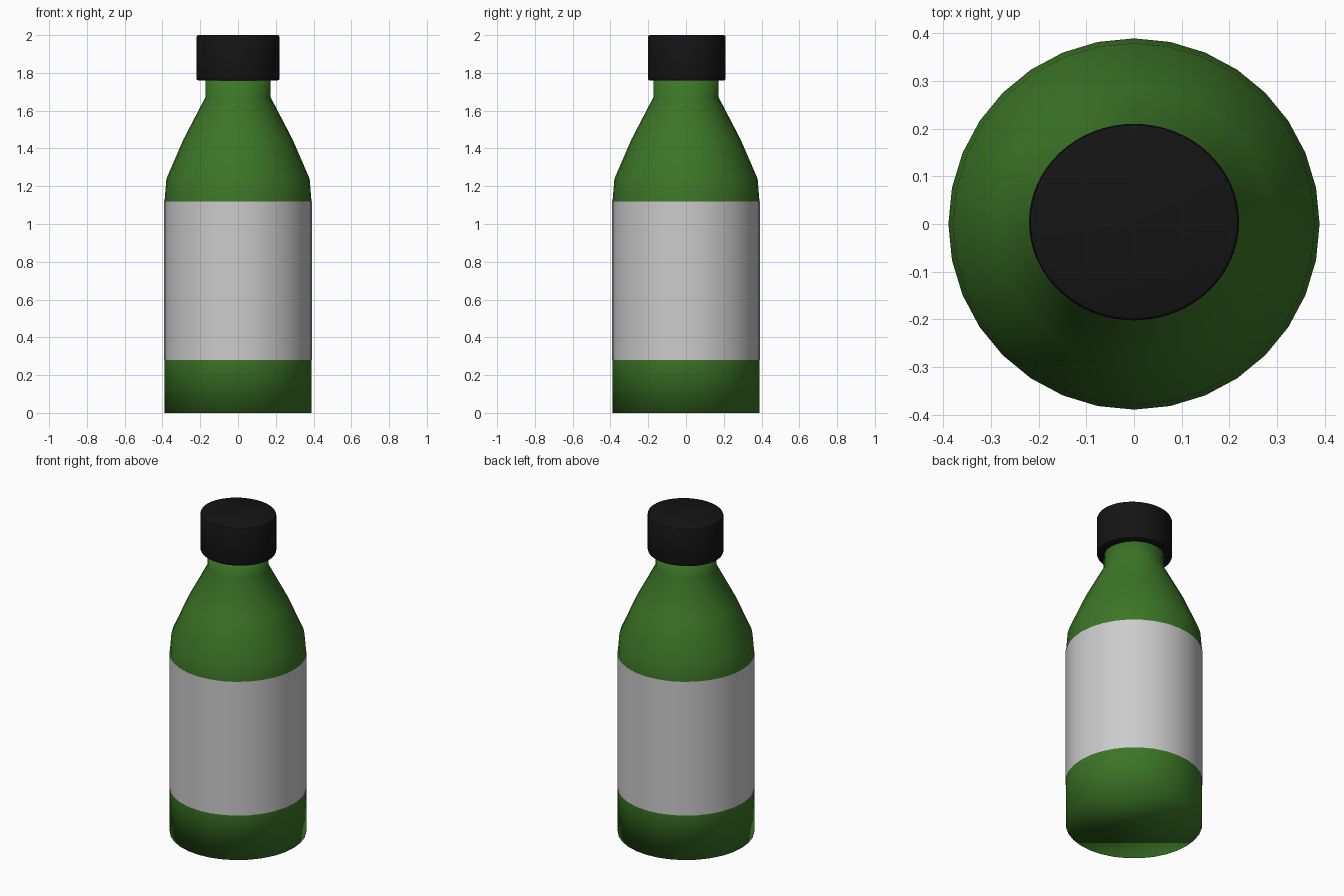
import bpy
from math import cos, sin, pi, radians

if "Cube" in bpy.data.objects:
    bpy.data.objects.remove(bpy.data.objects["Cube"])


def material(name, rgb):
    mat = bpy.data.materials.new(name)
    mat.diffuse_color = (*rgb, 1)
    mat.use_nodes = True
    mat.node_tree.nodes["Principled BSDF"].inputs["Base Color"].default_value = mat.diffuse_color
    return mat


def lathe(name, profile, sides, mat=None, close_bottom=False, close_top=False):
    """Revolve (radius, z) points around the z axis."""
    verts = [(r * cos(2 * pi * i / sides), r * sin(2 * pi * i / sides), z)
             for r, z in profile for i in range(sides)]
    faces = []
    for k in range(len(profile) - 1):
        a, b = k * sides, (k + 1) * sides
        for i in range(sides):
            j = (i + 1) % sides
            faces.append((a + i, a + j, b + j, b + i))
    if close_bottom:
        faces.append(tuple(reversed(range(sides))))
    if close_top:
        faces.append(tuple(range(len(verts) - sides, len(verts))))
    mesh = bpy.data.meshes.new(name)
    mesh.from_pydata(verts, [], faces)
    mesh.polygons.foreach_set("use_smooth", [True] * len(faces))
    obj = bpy.data.objects.new(name, mesh)
    bpy.context.collection.objects.link(obj)
    if mat:
        mesh.materials.append(mat)
    return obj


green = material("green_glass", (0.045, 0.18, 0.02))
black = material("black_plastic", (0.007, 0.007, 0.007))

# Bottle body, fully smooth, running up into the cap
lathe("bottle_body",
      [(0.389, 0), (0.389, 0.28), (0.389, 1.12), (0.379, 1.24), (0.288, 1.45),
       (0.173, 1.67), (0.173, 1.80)],
      32, green, close_bottom=True, close_top=True)

# Paper label wrapped just outside the body
lathe("label", [(0.391, 0.28), (0.391, 1.12)], 32)

# Cap with softened rims, slightly oval and a touch off centre
cap = lathe("cap",
            [(0.21, 1.76), (0.217, 1.763), (0.22, 1.77),
             (0.22, 1.99), (0.217, 1.997), (0.21, 2.0)],
            64, black, close_bottom=True, close_top=True)
cap.scale.y = 0.936
cap.location.y = 0.004
bpy.context.view_layer.objects.active = cap
cap.select_set(True)
bpy.ops.object.shade_smooth_by_angle(angle=radians(35))
